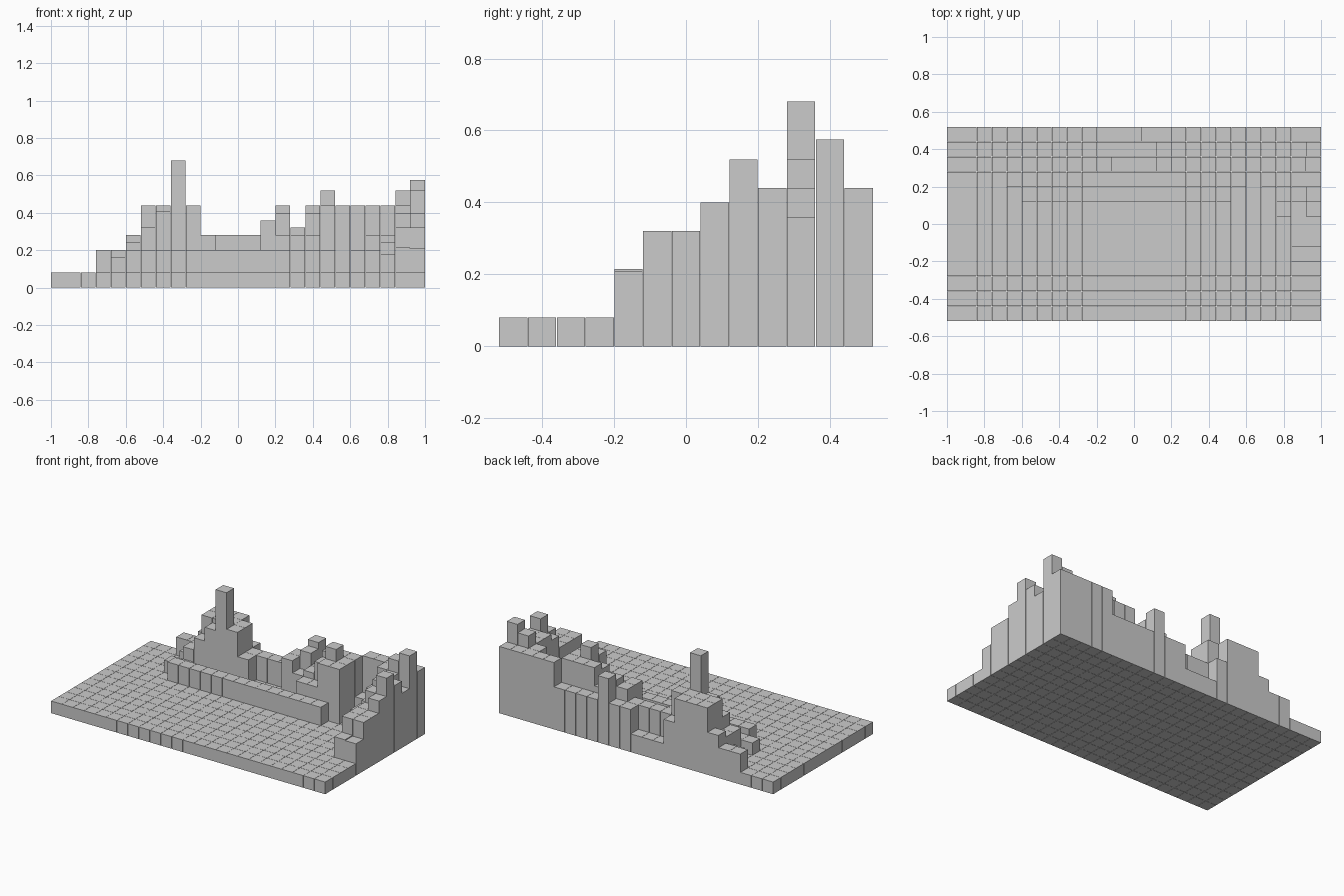
import bpy, bmesh
from mathutils import Matrix, Vector

if "Cube" in bpy.data.objects:
    bpy.data.objects.remove(bpy.data.objects["Cube"])

COLS, ROWS, CELL, BAR = 25, 13, 0.08, 0.0785


def bars(name, heights):
    """One object of square bars; heights maps (column, row) to height."""
    bm = bmesh.new()
    for (i, j), h in heights.items():
        x = (i - (COLS - 1) / 2) * CELL
        y = (j - (ROWS - 1) / 2) * CELL
        m = Matrix.Translation((x, y, h / 2)) @ Matrix.Diagonal(Vector((BAR, BAR, h, 1)))
        bmesh.ops.create_cube(bm, size=1, matrix=m)
    mesh = bpy.data.meshes.new(name)
    bm.to_mesh(mesh)
    bm.free()
    ob = bpy.data.objects.new(name, mesh)
    bpy.context.collection.objects.link(ob)


def row(j, start, *hs):
    """Heights along +x in row j, starting at a column."""
    return {(start + k, j): h for k, h in enumerate(hs)}


def column(i, start, *hs):
    """Heights along +y in column i, starting at a row."""
    return {(i, start + k): h for k, h in enumerate(hs)}


parts = {
    # long low wall in front of the raised area
    "long_wall": row(8, 5, *[0.2] * 14),
    # courtyard floor behind the wall
    "courtyard": {**row(9, 6, *[0.12] * 10), **row(10, 11, *[0.12] * 3),
                  **row(12, 10, *[0.12] * 3)},
    # left hill with the tall tower
    "tower_hill": {**row(12, 3, 0.2, 0.2, 0.28, 0.44, 0.44, 0.44, 0.28),
                   **row(11, 4, 0.16, 0.24, *[0.44] * 4),
                   **row(10, 5, 0.24, 0.32, 0.41, 0.68, 0.44, 0.28),
                   **row(9, 4, 0.16, 0.16)},
    # low ridge between the hills
    "middle_ridge": {**row(11, 10, *[0.28] * 4, 0.36, 0.4, 0.32),
                     **row(12, 13, 0.28, 0.28, 0.44, 0.28),
                     **row(10, 14, 0.36, 0.28, 0.32)},
    # blocky keep at the right end of the wall
    "keep": {**row(9, 16, 0.28, 0.28, 0.44, 0.44),
             **row(10, 17, 0.4, 0.52, 0.44),
             **row(11, 17, 0.44, 0.44, 0.44),
             **row(12, 17, *[0.28] * 3)},
    # slope climbing to the right back corner
    "right_slope": {**column(24, 4, 0.21, 0.32, 0.32, 0.4, 0.52, 0.44, 0.36, 0.575, 0.44),
                    **column(23, 4, 0.215, 0.32, 0.32, 0.32, 0.4, 0.44, 0.44, 0.52, 0.44),
                    **column(22, 7, 0.18, 0.24, 0.28, 0.28, 0.44, 0.44),
                    **column(21, 9, 0.2, 0.2, 0.28, 0.44),
                    **column(20, 11, 0.2, 0.44)},
}

# flat ground tiles everywhere else
raised = {c for p in parts.values() for c in p}
parts["ground_tiles"] = {(i, j): 0.08 for i in range(COLS) for j in range(ROWS)
                         if (i, j) not in raised}

for part_name, part_heights in parts.items():
    bars(part_name, part_heights)
